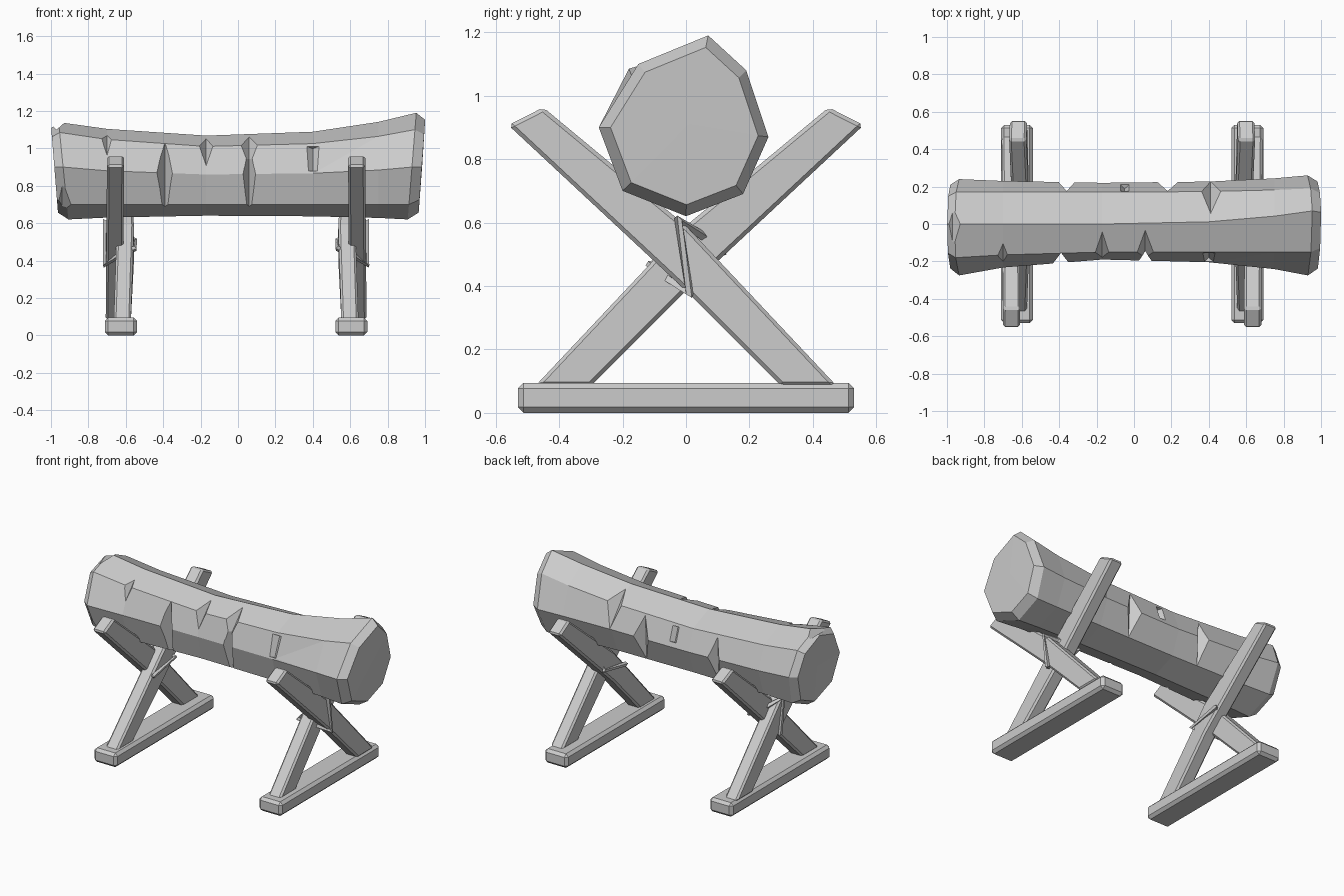
import bpy, bmesh
from mathutils import Vector

if "Cube" in bpy.data.objects:
    bpy.data.objects.remove(bpy.data.objects["Cube"])


def make_object(name, verts, faces, bevel=0):
    mesh = bpy.data.meshes.new(name)
    mesh.from_pydata([tuple(v) for v in verts], [], faces)
    bm = bmesh.new()
    bm.from_mesh(mesh)
    bmesh.ops.recalc_face_normals(bm, faces=bm.faces)
    bm.to_mesh(mesh)
    bm.free()
    ob = bpy.data.objects.new(name, mesh)
    bpy.context.collection.objects.link(ob)
    if bevel:
        mod = ob.modifiers.new("worn_edges", 'BEVEL')
        mod.width, mod.segments = bevel, 1
    return ob


def loft(name, rings, tips=(), bevel=0):
    n, m = len(rings[0]), len(rings)
    verts = [v for r in rings for v in r] + list(tips)
    faces = [(i * n + j, i * n + (j + 1) % n, (i + 1) * n + (j + 1) % n, (i + 1) * n + j)
             for i in range(m - 1) for j in range(n)]
    if tips:
        last = (m - 1) * n
        for j in range(n):
            k = (j + 1) % n
            faces += [(k, j, n * m), (last + j, last + k, n * m + 1)]
    else:
        faces += [tuple(range(n)), tuple((m - 1) * n + j for j in range(n))]
    return make_object(name, verts, faces, bevel)


# Log: octagonal outlines (y, z) of the left end, the waist and the right end
LEFT = [(0, 1.14), (.17, 1.06), (.24, .9), (.18, .7), (0, .62), (-.2, .7), (-.275, .9), (-.18, 1.085)]
WAIST = [(0, 1.068), (.17, 1.0), (.22, .86), (.16, .7), (0, .64), (-.15, .7), (-.19, .86), (-.15, 1.01)]
RIGHT = [(.07, 1.19), (.19, 1.08), (.26, .87), (.18, .69), (0, .62), (-.2, .7), (-.275, .9), (-.15, 1.1)]


def section(x, end, t, inset=1.0, lean=0.0):
    ring = []
    for (y0, z0), (y1, z1) in zip(WAIST, end):
        y, z = y0 + (y1 - y0) * t, z0 + (z1 - z0) * t
        y, z = .01 + (y - .01) * inset, .9 + (z - .9) * inset
        ring.append(Vector((x + lean * (z - .9), y, z)))
    return ring


log = loft("log", [
    section(-.982, LEFT, 1, .87, -.08), section(-.935, LEFT, 1, 1, -.1),
    section(-.7, LEFT, .5), section(-.17, WAIST, 0), section(.4, RIGHT, .17),
    section(.75, RIGHT, .6), section(.93, RIGHT, 1, 1, .08),
    section(.983, RIGHT, 1, .87, .07)],
    tips=[(-.98, 0, .9), (.985, .01, .91)])

# Chop marks: x, y, z, depth, half width, half length
NOTCHES = [
    (-.70, -.19, 1.04, .045, .035, .2), (-.39, -.19, .86, .045, .03, .2),
    (-.17, -.15, 1.01, .05, .035, .2), (.06, -.15, 1.01, .05, .04, .2),
    (.06, -.19, .86, .05, .03, .2), (.40, -.18, .945, .03, .03, .07),
    (-.36, .22, .86, .05, .04, .2), (-.05, .20, .94, .03, .03, .05),
    (.18, .22, .86, .05, .05, .2), (.41, .17, 1.01, .05, .045, .2),
    (-.94, -.2, .7, .045, .05, .2), (-.97, 0, 1.135, .035, .04, .12)]
for x, y, z, depth, half, length in NOTCHES:
    p = Vector((x, y, z))
    out = Vector((0, y, z - .87)).normalized()
    along = out.cross(Vector((1, 0, 0)))
    grow = half * (depth + .08) / depth
    tri = [p - out * depth, p + out * .08 + Vector((grow, 0, 0)), p + out * .08 - Vector((grow, 0, 0))]
    cutter = loft("chop_cutter", [[v - along * length for v in tri], [v + along * length for v in tri]])
    cutter.hide_render = True
    cutter.hide_viewport = True
    mod = log.modifiers.new("chop", 'BOOLEAN')
    mod.operation, mod.solver, mod.object = 'DIFFERENCE', 'EXACT', cutter

# Crossed arm outline in (y, z), slightly bent at the crossing
ARM = [(-.45, .963), (0, .59), (.475, .085), (.3, .085), (.0, .385), (-.56, .907)]


def arm(name, place, flip, centre, width=.092):
    rings = []
    for side in (-1, 1):
        rings.append([(place(centre(z) + side * width / 2), y * flip, z) for y, z in ARM])
    n = len(ARM)
    verts = rings[0] + rings[1]
    faces = [(j, (j + 1) % n, (j + 1) % n + n, j + n) for j in range(n)]
    for k in (0, n):
        faces += [(k, k + 1, k + 4, k + 5), (k + 1, k + 2, k + 3, k + 4)]
    ob = make_object(name, verts, faces, .012)
    ob.modifiers[0].limit_method = 'ANGLE'
    return ob


# Two mirrored trestles
for label, place in (("right", lambda x: x), ("left", lambda x: -.02 - x)):
    # Ground beam
    foot = [[(place(x), y, z) for x, z in ((.52, 0), (.692, 0), (.692, .095), (.52, .095))]
            for y in (-.53, .53)]
    loft(label + "_foot_beam", foot, bevel=.018)

    # Crossed arms
    arm(label + "_outer_arm", place, 1, lambda z: .642 - .008 * z)
    arm(label + "_inner_arm", place, -1, lambda z: .606 - .1 * z * (1 - z))

    # Rope lashing round the crossing
    path = [(.692, .012, .375), (.62, -.06, .425), (.53, -.115, .465), (.53, .115, .505),
            (.63, .05, .56), (.692, -.025, .61)]
    curve = bpy.data.curves.new(label + "_lashing", 'CURVE')
    curve.dimensions = '3D'
    curve.bevel_depth, curve.bevel_resolution = .015, 0
    spline = curve.splines.new('POLY')
    spline.points.add(len(path) - 1)
    for point, (x, y, z) in zip(spline.points, path):
        point.co = (place(x), y, z, 1)
    spline.use_cyclic_u = True
    spline.use_smooth = False
    bpy.context.collection.objects.link(bpy.data.objects.new(label + "_lashing", curve))
